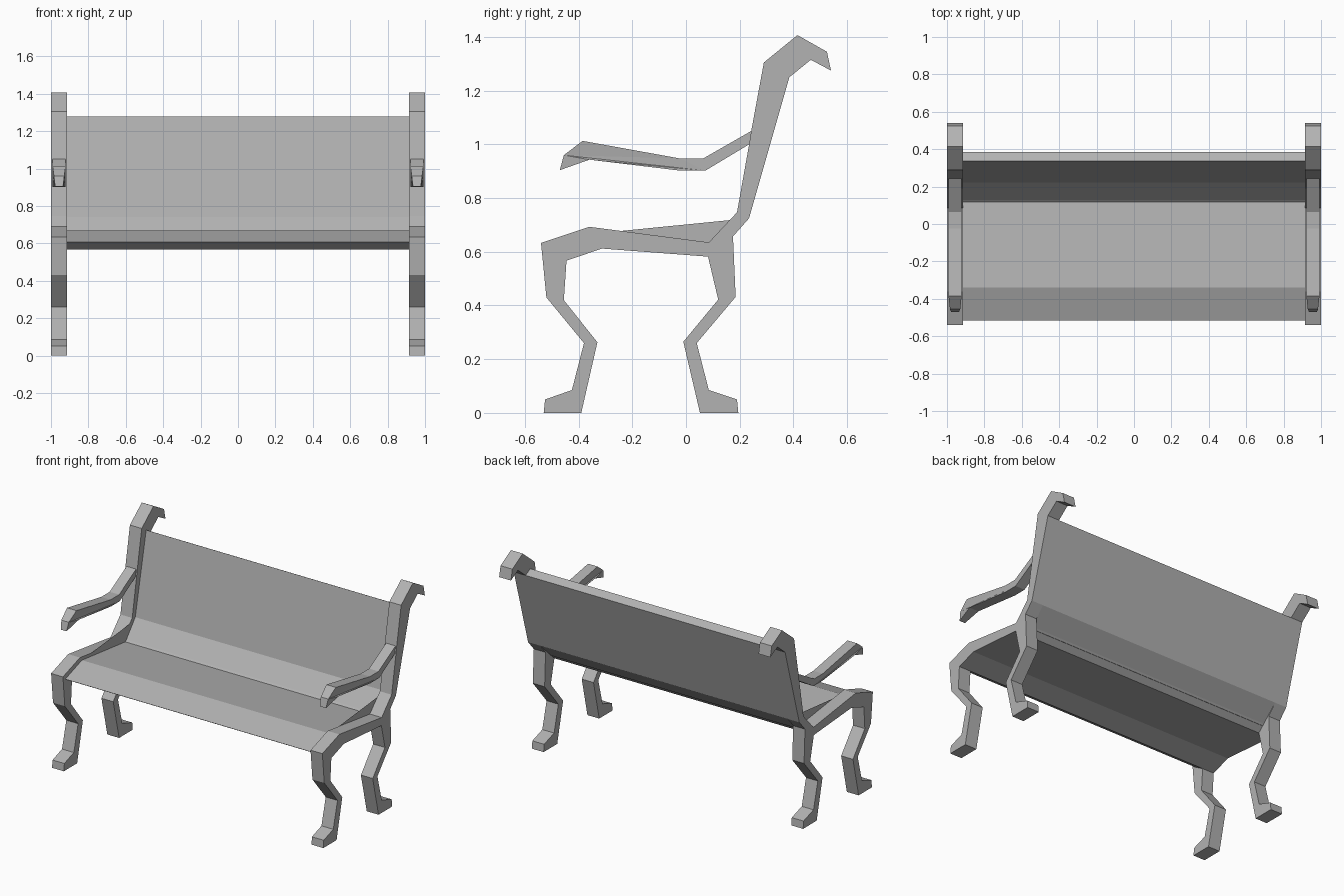
import bpy, bmesh

OUT, INN = 1.0, 0.913          # outer and inner x of the end frames

grey = bpy.data.materials.new("dark_grey")
grey.diffuse_color = (0.445, 0.445, 0.445, 1)


def extrude_profile(name, pts, x0, x1, widths=None):
    """Solid from a (y, z) outline between x0 and x1; widths overrides x per point."""
    bm = bmesh.new()
    mid = (x0 + x1) / 2
    w = widths or [x1 - x0] * len(pts)
    a = [bm.verts.new((mid - k / 2, y, z)) for (y, z), k in zip(pts, w)]
    b = [bm.verts.new((mid + k / 2, y, z)) for (y, z), k in zip(pts, w)]
    n = len(pts)
    caps = [bm.faces.new(a), bm.faces.new(b)]
    for i in range(n):
        j = (i + 1) % n
        bm.faces.new((a[i], a[j], b[j], b[i]))
    bm.normal_update()
    bmesh.ops.triangulate(bm, faces=caps, ngon_method='EAR_CLIP')
    bmesh.ops.recalc_face_normals(bm, faces=bm.faces)
    me = bpy.data.meshes.new(name)
    bm.to_mesh(me)
    bm.free()
    me.materials.append(grey)
    ob = bpy.data.objects.new(name, me)
    bpy.context.collection.objects.link(ob)
    return ob


# End frame outline: front leg, seat rail, back post with scroll, rear leg
frame = [
    (-0.53, 0), (-0.525, 0.05), (-0.425, 0.085), (-0.38, 0.26), (-0.52, 0.43),
    (-0.54, 0.633), (-0.36, 0.693), (0.085, 0.635), (0.19, 0.747), (0.235, 1.0),
    (0.243, 1.05), (0.29, 1.305), (0.415, 1.407), (0.525, 1.345), (0.54, 1.275),
    (0.465, 1.315), (0.385, 1.25), (0.235, 0.725), (0.175, 0.657), (0.185, 0.432),
    (0.04, 0.26), (0.085, 0.085), (0.19, 0.05), (0.195, 0), (0.052, 0),
    (-0.01, 0.265), (0.12, 0.422), (0.082, 0.582), (-0.313, 0.612),
    (-0.445, 0.567), (-0.455, 0.42), (-0.33, 0.263), (-0.39, 0),
]

# Armrest outline, narrowing in width toward the drooping tip
arm = [
    (0.243, 1.05), (0.065, 0.948), (-0.025, 0.948), (-0.385, 1.013), (-0.455, 0.96),
    (-0.47, 0.904), (-0.36, 0.943), (-0.02, 0.902), (0.072, 0.902), (0.235, 1.0),
]
arm_w = [0.07, 0.07, 0.07, 0.07, 0.055, 0.042, 0.07, 0.07, 0.07, 0.07]

for side, s in (("left", -1), ("right", 1)):
    x0, x1 = sorted((s * INN, s * OUT))
    extrude_profile(side + "_end_frame", frame, x0, x1)
    extrude_profile(side + "_armrest", arm, x0, x1, arm_w)

# Seat and backrest: one bent panel spanning the frames
panel = [
    (-0.515, 0.608), (-0.34, 0.668), (0.12, 0.615), (0.222, 0.74), (0.337, 1.277),
    (0.385, 1.25), (0.235, 0.725), (0.082, 0.582), (-0.313, 0.612), (-0.445, 0.567),
]
extrude_profile("seat_and_back", panel, -INN, INN)
